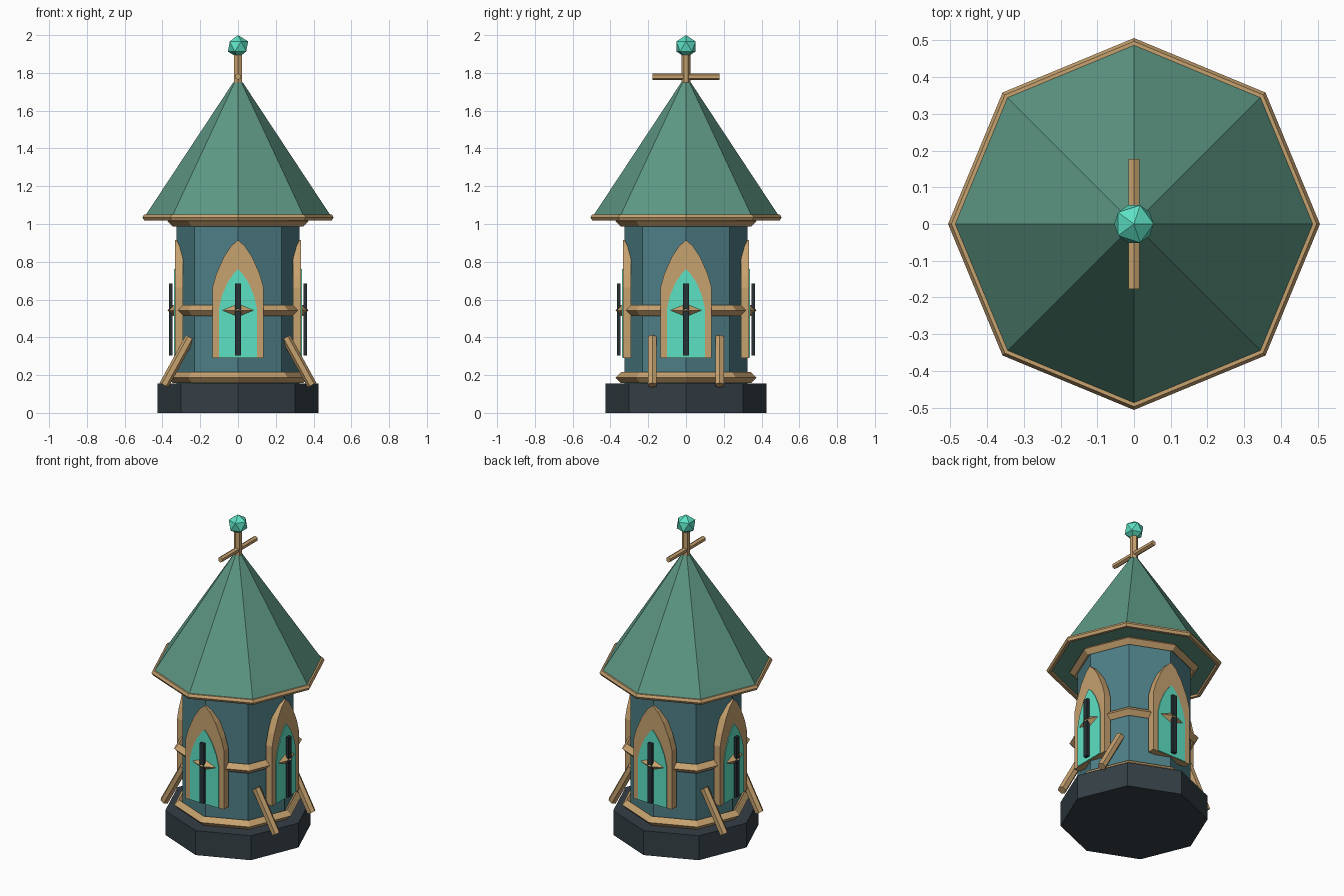
import bpy, bmesh
from math import pi, cos, sin
from mathutils import Vector, Matrix

if "Cube" in bpy.data.objects:
    bpy.data.objects.remove(bpy.data.objects["Cube"])


def mat(name, rgb):
    m = bpy.data.materials.new(name)
    m.diffuse_color = (*rgb, 1)
    m.use_nodes = True
    m.node_tree.nodes["Principled BSDF"].inputs["Base Color"].default_value = m.diffuse_color
    return m


STONE = mat("dark_stone", (0.035, 0.05, 0.06))
WALL = mat("teal_wall", (0.075, 0.21, 0.24))
ROOF = mat("green_roof", (0.11, 0.31, 0.23))
TRIM = mat("tan_trim", (0.57, 0.36, 0.16))
GLOW = mat("aqua_glow", (0.11, 0.75, 0.55))
IRON = mat("iron", (0.02, 0.03, 0.035))


def finish(name, bm, material):
    bmesh.ops.recalc_face_normals(bm, faces=bm.faces)
    me = bpy.data.meshes.new(name)
    bm.to_mesh(me)
    bm.free()
    me.materials.append(material)
    ob = bpy.data.objects.new(name, me)
    bpy.context.collection.objects.link(ob)
    return ob


def lathe(name, profile, material, n=8, closed=False):
    """Spin (radius, z) points into an n-sided solid; closed makes a ring."""
    bm = bmesh.new()
    rows = [[bm.verts.new((r * cos(2 * pi * i / n), r * sin(2 * pi * i / n), z))
             for i in range(n)] for r, z in profile]
    pairs = list(zip(rows, rows[1:])) + ([(rows[-1], rows[0])] if closed else [])
    for a, b in pairs:
        for i in range(n):
            j = (i + 1) % n
            bm.faces.new((a[i], a[j], b[j], b[i]))
    if not closed:
        bm.faces.new(rows[0])
        bm.faces.new(rows[-1])
    return finish(name, bm, material)


def ring(name, major, minor, z, sides=4):
    prof = [(major + minor * cos(2 * pi * k / sides), z + minor * sin(2 * pi * k / sides))
            for k in range(sides)]
    lathe(name, prof, TRIM, closed=True)


def rod(name, a, b, r, material, sides=6):
    a, b = Vector(a), Vector(b)
    bm = bmesh.new()
    bmesh.ops.create_cone(bm, cap_ends=True, segments=sides, radius1=r, radius2=r,
                          depth=(b - a).length)
    rot = (b - a).to_track_quat('Z', 'Y').to_matrix().to_4x4()
    bm.transform(Matrix.Translation((a + b) / 2) @ rot)
    finish(name, bm, material)


def panel(name, half, d0, d1, material, angle):
    """Extrude a mirrored (x, z) outline between depths d0 and d1, turned about z."""
    pts = half + [(-x, z) for x, z in reversed(half) if x > 0]
    bm = bmesh.new()
    f = bm.faces.new([bm.verts.new((x, -d0, z)) for x, z in pts])
    ext = bmesh.ops.extrude_face_region(bm, geom=[f])["geom"]
    bmesh.ops.translate(bm, vec=(0, d0 - d1, 0),
                        verts=[v for v in ext if isinstance(v, bmesh.types.BMVert)])
    bm.transform(Matrix.Rotation(angle, 4, 'Z'))
    finish(name, bm, material)


# Base, wall and roof
lathe("base", [(0.425, 0), (0.425, 0.155)], STONE)
lathe("tower_wall", [(0.325, 0.15), (0.325, 1.035)], WALL)
lathe("roof", [(0.5, 1.03), (0.025, 1.75)], ROOF)

# Trim rings
for part, z in (("lower", 0.187), ("middle", 0.543), ("upper", 1.015)):
    ring(part + "_ring", 0.344, 0.029, z)
ring("eave_ring", 0.488, 0.018, 1.035, 6)

# Pointed windows with iron bars on four sides
frame = [(0.135, 0.29), (0.135, 0.665), (0.115, 0.735), (0.075, 0.825), (0.035, 0.885), (0, 0.915)]
pane = [(0.1, 0.292), (0.1, 0.555), (0.085, 0.62), (0.055, 0.69), (0.025, 0.735), (0, 0.762)]
bar = [(0.015, 0.305), (0.015, 0.685)]
for k, side in enumerate(("front", "right", "back", "left")):
    panel(side + "_window_frame", frame, 0.29, 0.334, TRIM, k * pi / 2)
    panel(side + "_window_pane", pane, 0.30, 0.339, GLOW, k * pi / 2)
    panel(side + "_window_bar", bar, 0.347, 0.365, IRON, k * pi / 2)

# Leaning braces
for sx in (-1, 1):
    for sy in (-1, 1):
        rod("brace", (sx * 0.253, sy * 0.178, 0.4), (sx * 0.392, sy * 0.178, 0.147), 0.026, TRIM)

# Finial
rod("finial_post", (0, 0, 1.73), (0, 0, 1.9), 0.023, TRIM)
rod("finial_crossbar", (0, -0.177, 1.78), (0, 0.177, 1.78), 0.017, TRIM)
bm = bmesh.new()
bmesh.ops.create_icosphere(bm, subdivisions=1, radius=0.06,
                           matrix=Matrix.Translation((0, 0, 1.94)))
finish("finial_crystal", bm, GLOW)
